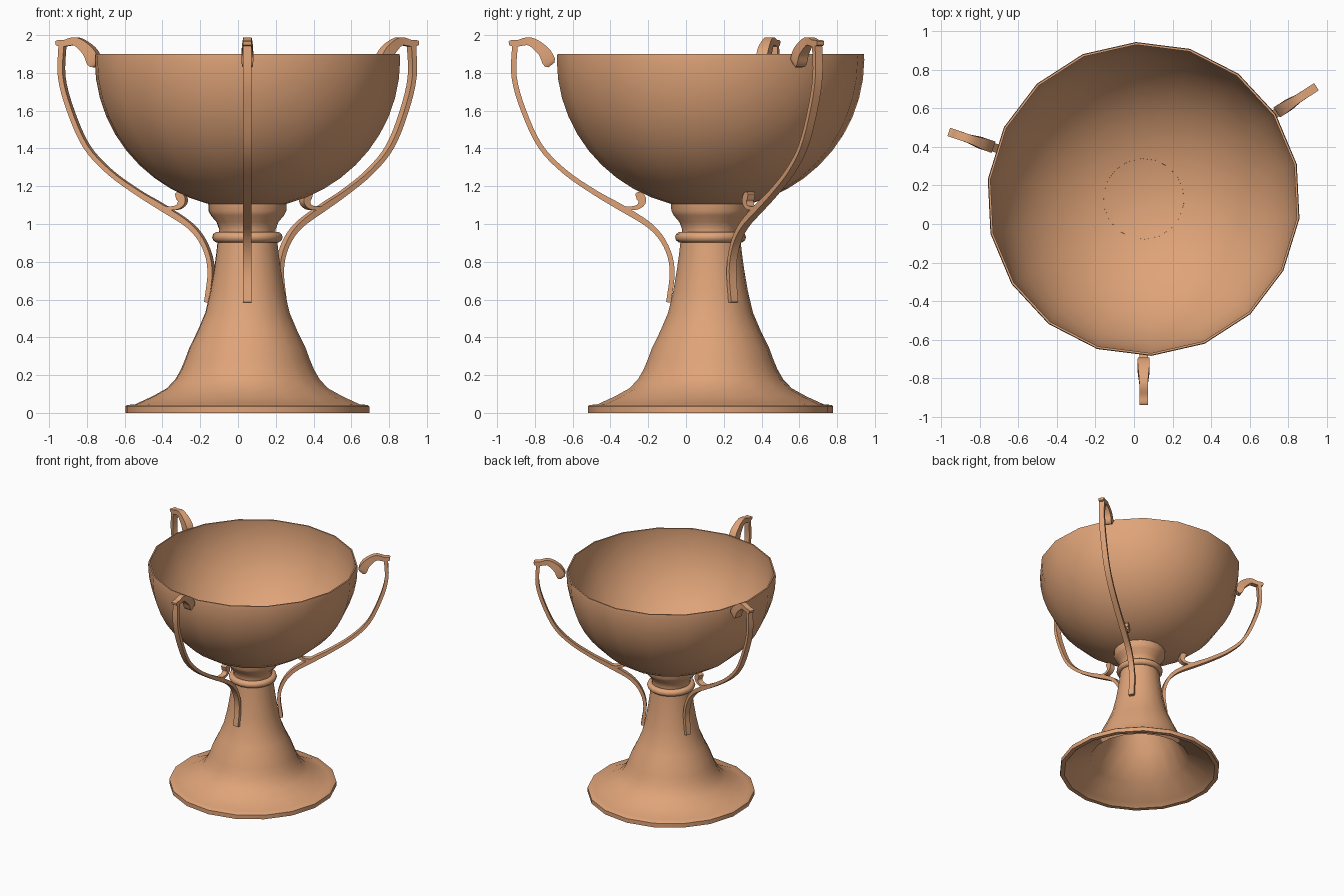
import bpy, bmesh, math
from mathutils import Vector

if "Cube" in bpy.data.objects:
    bpy.data.objects.remove(bpy.data.objects["Cube"])

CX, CY, SIDES = 0.05, 0.13, 18
PHASE = math.radians(12.8)

copper = bpy.data.materials.new("copper")
copper.diffuse_color = (0.74, 0.37, 0.19, 1)
copper.use_nodes = True
copper.node_tree.nodes["Principled BSDF"].inputs["Base Color"].default_value = copper.diffuse_color


def finish(bm, name):
    bmesh.ops.recalc_face_normals(bm, faces=bm.faces)
    me = bpy.data.meshes.new(name)
    bm.to_mesh(me)
    bm.free()
    ob = bpy.data.objects.new(name, me)
    bpy.context.collection.objects.link(ob)
    me.materials.append(copper)
    bpy.ops.object.select_all(action='DESELECT')
    ob.select_set(True)
    bpy.context.view_layer.objects.active = ob
    bpy.ops.object.shade_smooth_by_angle(angle=math.radians(40))
    return ob


def lathe(name, profile, closed=False):
    """Revolve (radius, z) points about the cup axis."""
    bm = bmesh.new()
    rings = []
    for r, z in profile:
        if r < 1e-4:
            rings.append([bm.verts.new((CX, CY, z))] * SIDES)
        else:
            rings.append([bm.verts.new((CX + r * math.cos(PHASE + i * math.tau / SIDES),
                                        CY + r * math.sin(PHASE + i * math.tau / SIDES), z))
                          for i in range(SIDES)])
    if closed:
        rings.append(rings[0])
    for a, b in zip(rings, rings[1:]):
        for i in range(SIDES):
            j = (i + 1) % SIDES
            bm.faces.new(list(dict.fromkeys((a[i], a[j], b[j], b[i]))))
    return finish(bm, name)


def smooth(pts, n=4):
    """Catmull-Rom curve through the points."""
    p = [Vector(q) for q in pts]
    p = [2 * p[0] - p[1]] + p + [2 * p[-1] - p[-2]]
    out = []
    for a, b, c, d in zip(p, p[1:], p[2:], p[3:]):
        for k in range(n):
            t = k / n
            out.append(0.5 * (2 * b + (c - a) * t + (2 * a - 5 * b + 4 * c - d) * t * t
                              + (3 * b - a - 3 * c + d) * t ** 3))
    return out + [p[-2]]


def strap(bm, pts, angle):
    """Rectangular bar along (radius, z, thickness, width) in a radial plane."""
    path = smooth([(*q, 0.045)[:4] for q in pts])
    out = Vector((math.cos(angle), math.sin(angle), 0))
    side = Vector((-out.y, out.x, 0))
    base = Vector((CX, CY, 0))
    rings = []
    for i, q in enumerate(path):
        t = path[min(i + 1, len(path) - 1)] - path[max(i - 1, 0)]
        l = math.hypot(t[0], t[1])
        n = (-t[1] / l, t[0] / l)
        ring = []
        for s, w in ((1, 1), (1, -1), (-1, -1), (-1, 1)):
            r = q[0] + n[0] * s * q[2] / 2
            z = q[1] + n[1] * s * q[2] / 2
            ring.append(bm.verts.new(base + out * r + side * (w * q[3] / 2) + Vector((0, 0, z))))
        rings.append(ring)
    for a, b in zip(rings, rings[1:]):
        for i in range(4):
            j = (i + 1) % 4
            bm.faces.new((a[i], a[j], b[j], b[i]))
    bm.faces.new(rings[0])
    bm.faces.new(rings[-1])


# Bowl: thin half-ellipsoid shell with a short upright rim
def bowl_curve(a, b):
    return [(a * math.cos(k * math.pi / 24), 1.87 - b * math.sin(k * math.pi / 24)) for k in range(12)] \
        + [(0, 1.87 - b)]

outer = bowl_curve(0.815, 0.79)
inner = bowl_curve(0.803, 0.775)
lathe("bowl", outer[::-1] + [(0.812, 1.9), (0.801, 1.9)] + inner)

# Hollow flared foot and stem
stem = smooth([(0.60, 0.045), (0.43, 0.13), (0.355, 0.23), (0.31, 0.345), (0.225, 0.53),
               (0.178, 0.76), (0.158, 0.92)], 2)
lathe("foot_and_stem", [(0, 0.80), (0.13, 0.78), (0.19, 0.53), (0.28, 0.33), (0.40, 0.115), (0.58, 0.03),
                        (0.615, 0.0), (0.65, 0.0), (0.65, 0.035), (0.642, 0.042)]
      + [(p[0], p[1]) for p in stem] + [(0, 0.92)])

# Collar under the bowl
lathe("collar", [(0.155, 0.91), (0.15, 0.97), (0.165, 1.01), (0.195, 1.045), (0.208, 1.07), (0.21, 1.13)])

# Ring around the neck
lathe("neck_ring", [(0.16 + 0.028 * math.cos(a), 0.93 + 0.028 * math.sin(a))
                    for a in (k * math.tau / 10 for k in range(10))], True)

# Three scrolled handles
ARM = [(1.035, 1.96, .03), (1.04, 1.78, .028), (0.99, 1.6, .027), (0.90, 1.41, .026),
       (0.77, 1.275, .026), (0.61, 1.165, .028), (0.48, 1.09, .034), (0.32, 0.99, .03),
       (0.237, 0.885, .026), (0.203, 0.755, .026), (0.222, 0.585, .026)]
TOP = [(0.842, 1.842, .04, .045), (0.855, 1.86, .07, .06), (0.885, 1.915, .062, .06),
       (0.955, 1.966, .045), (1.02, 1.957, .034), (1.055, 1.958, .03), (1.068, 1.957, .02)]
CURL = [(0.50, 1.095, .02), (0.44, 1.083, .02), (0.385, 1.09, .025), (0.362, 1.12, .042),
        (0.375, 1.148, .045), (0.395, 1.145, .03)]
for name, deg in (("front_handle", -90), ("right_handle", 33), ("left_handle", 161)):
    bm = bmesh.new()
    for part in (ARM, TOP, CURL):
        strap(bm, part, math.radians(deg))
    finish(bm, name)
